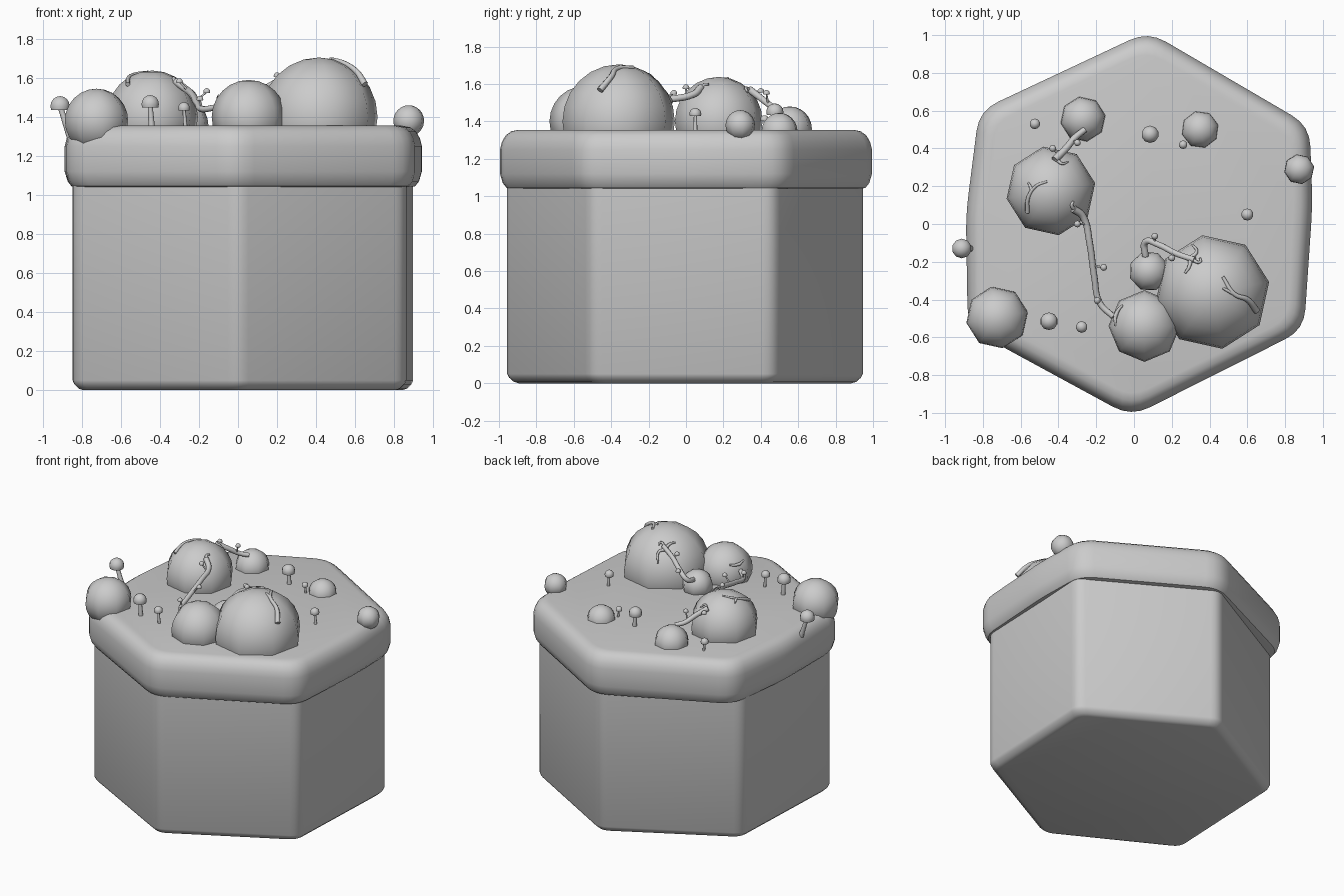
import bpy, bmesh, math
from mathutils import Vector

cube = bpy.data.objects.get("Cube")
if cube:
    bpy.data.objects.remove(cube, do_unlink=True)

clay = bpy.data.materials.new("plain_grey")
clay.use_nodes = True
GREY = (0.6, 0.6, 0.6, 1)
clay.diffuse_color = GREY
clay.node_tree.nodes["Principled BSDF"].inputs["Base Color"].default_value = GREY


def finish(name, bm, angle=40):
    bmesh.ops.recalc_face_normals(bm, faces=bm.faces)
    mesh = bpy.data.meshes.new(name)
    bm.to_mesh(mesh)
    bm.free()
    mesh.materials.append(clay)
    ob = bpy.data.objects.new(name, mesh)
    bpy.context.collection.objects.link(ob)
    bpy.ops.object.select_all(action='DESELECT')
    ob.select_set(True)
    bpy.context.view_layer.objects.active = ob
    bpy.ops.object.shade_smooth_by_angle(angle=math.radians(angle))
    return ob


def rounded(corners, size, steps=4):
    """Polygon outline with every corner replaced by a short curve."""
    pts = [Vector(c) for c in corners]
    out = []
    for i, p in enumerate(pts):
        a = p + (pts[i - 1] - p).normalized() * size
        b = p + (pts[(i + 1) % len(pts)] - p).normalized() * size
        for k in range(steps + 1):
            t = k / steps
            out.append(a * (1 - t) ** 2 + p * 2 * t * (1 - t) + b * t * t)
    return out


def loft(name, outline, profile):
    """Stack inset copies of the outline: profile holds (inset, z)."""
    bm = bmesh.new()
    rings = []
    for inset, z in profile:
        rings.append([bm.verts.new((p * (1 - inset / p.length)).to_3d() + Vector((0, 0, z)))
                      for p in outline])
    n = len(outline)
    for low, high in zip(rings, rings[1:]):
        for i in range(n):
            j = (i + 1) % n
            bm.faces.new((low[i], low[j], high[j], high[i]))
    bm.faces.new(rings[0][::-1])
    bm.faces.new(rings[-1])
    return finish(name, bm)


def ball(bm, center, radius, phase=0, segs=8, rings=12, flat=1):
    made = bmesh.ops.create_uvsphere(bm, u_segments=segs, v_segments=rings, radius=radius)
    c, s = math.cos(math.radians(phase)), math.sin(math.radians(phase))
    for v in made["verts"]:
        x, y, z = v.co
        v.co = Vector((x * c - y * s, x * s + y * c, z * flat)) + Vector(center)


def tube(name, points, radius, tip=0.6):
    """Tapering smooth strand through the points."""
    cu = bpy.data.curves.new(name, 'CURVE')
    cu.dimensions = '3D'
    cu.bevel_depth = radius
    cu.bevel_resolution = 2
    cu.resolution_u = 5
    cu.use_fill_caps = True
    sp = cu.splines.new('BEZIER')
    sp.bezier_points.add(len(points) - 1)
    for i, (bp, co) in enumerate(zip(sp.bezier_points, points)):
        bp.co = co
        bp.handle_left_type = bp.handle_right_type = 'AUTO'
        bp.radius = 1 + (tip - 1) * i / (len(points) - 1)
    cu.materials.append(clay)
    ob = bpy.data.objects.new(name, cu)
    bpy.context.collection.objects.link(ob)
    bpy.ops.object.select_all(action='DESELECT')
    ob.select_set(True)
    bpy.context.view_layer.objects.active = ob
    bpy.ops.object.convert(target='MESH')


# Hexagonal base block
base = [(0.05, 0.96), (0.9, 0.47), (0.86, -0.51), (0, -0.97), (-0.85, -0.51), (-0.81, 0.49)]
loft("base_block", rounded(base, 0.06),
     [(0.06, 0), (0.035, 0.008), (0.01, 0.03), (0, 0.05), (0, 1.1)])

# Rounded cap slab
cap = [(0.075, 1.02), (0.93, 0.52), (0.945, 0.1), (0.9, -0.56), (-0.015, -1.02),
       (-0.88, -0.55), (-0.89, 0.05), (-0.82, 0.6)]
loft("cap_slab", rounded(cap, 0.11),
     [(0.06, 1.04), (0.035, 1.045), (0.015, 1.07), (0, 1.12), (0, 1.25),
      (0.01, 1.29), (0.03, 1.325), (0.06, 1.347), (0.1, 1.355)])

# Domes sunk into the top: x, y, z, radius, turn
domes = {
    "large_dome": (0.415, -0.36, 1.4, 0.305, 10),
    "left_dome": (-0.44, 0.175, 1.4, 0.238, 10),
    "front_dome": (0.055, -0.54, 1.4, 0.19, 0),
    "middle_dome": (0.08, -0.25, 1.39, 0.107, 20),
    "back_right_dome": (-0.27, 0.555, 1.36, 0.12, 10),
    "back_left_dome": (0.35, 0.5, 1.345, 0.1, 15),
    "corner_dome": (-0.725, -0.495, 1.38, 0.165, 10),
    "side_dome": (0.875, 0.29, 1.38, 0.08, 10),
}
for name, (x, y, z, r, turn) in domes.items():
    bm = bmesh.new()
    ball(bm, (x, y, z), r, turn)
    finish(name, bm, 60)


# Little mushrooms: half-round cap on a thin stem
def mushroom(name, foot, top, r):
    bm = bmesh.new()
    ball(bm, top, r, 0, 10, 8)
    for v in bm.verts:
        v.co.z = max(v.co.z, top[2] - r * 0.35)
    bmesh.ops.remove_doubles(bm, verts=bm.verts, dist=0.0005)
    finish(name + "_cap", bm, 60)
    tube(name + "_stem", [foot, top], r * 0.36, 0.7)


mushroom("edge_mushroom", (-0.86, -0.13, 1.3), (-0.912, -0.13, 1.455), 0.052)
for i, (x, y, z, r) in enumerate([
        (-0.45, -0.515, 1.465, 0.047), (-0.277, -0.545, 1.445, 0.031),
        (0.085, 0.475, 1.45, 0.046), (0.26, 0.42, 1.41, 0.023),
        (-0.525, 0.53, 1.42, 0.028), (0.6, 0.05, 1.44, 0.032)]):
    mushroom(f"mushroom_{i}", (x + 0.008, y, 1.34), (x, y, z), r)


def on_dome(dome, x, y, lift=0.0):
    cx, cy, cz, r, _ = domes[dome]
    return (x, y, cz + math.sqrt(max(r * r - (x - cx) ** 2 - (y - cy) ** 2, 0)) + lift)


# Vines linking the domes
tube("long_vine", [on_dome("left_dome", -0.32, 0.08), (-0.27, 0.04, 1.545), (-0.235, -0.1, 1.515),
                   (-0.21, -0.28, 1.47), (-0.18, -0.42, 1.44), (-0.11, -0.49, 1.45)], 0.02, 0.8)
tube("back_vine", [on_dome("left_dome", -0.42, 0.34), (-0.36, 0.4, 1.525),
                   (-0.31, 0.46, 1.48), (-0.26, 0.5, 1.465)], 0.02, 0.8)
tube("dome_vine", [(0.06, -0.17, 1.46), (0.06, -0.095, 1.49), (0.13, -0.11, 1.54),
                   (0.22, -0.155, 1.59), on_dome("large_dome", 0.32, -0.19)], 0.018, 0.9)

# Buds sitting on the vines
for i, (foot, top) in enumerate([
        ((-0.215, -0.22, 1.48), (-0.16, -0.23, 1.53)), ((-0.185, -0.4, 1.44), (-0.195, -0.405, 1.49)),
        ((-0.26, 0, 1.54), (-0.3, 0, 1.58)), ((-0.4, 0.37, 1.54), (-0.43, 0.4, 1.56)),
        ((-0.32, 0.44, 1.49), (-0.3, 0.43, 1.55)), ((0.11, -0.1, 1.53), (0.11, -0.065, 1.55)),
        ((0.21, -0.15, 1.58), (0.2, -0.18, 1.61))]):
    mushroom(f"vine_bud_{i}", foot, top, 0.018)

# Roots and forked tips creeping over the domes: dome, thickness, path
roots = [
    ("large_dome", 0.018, [(0.65, -0.46), (0.6, -0.4), (0.53, -0.37), (0.47, -0.28)]),
    ("large_dome", 0.011, [(0.53, -0.37), (0.49, -0.35), (0.47, -0.34)]),
    ("large_dome", 0.012, [(0.3, -0.18), (0.33, -0.15), (0.31, -0.11)]),
    ("large_dome", 0.012, [(0.3, -0.19), (0.29, -0.23), (0.27, -0.26)]),
    ("large_dome", 0.01, [(0.31, -0.19), (0.35, -0.2), (0.35, -0.18)]),
    ("left_dome", 0.012, [(-0.565, 0.06), (-0.56, 0.14), (-0.52, 0.2), (-0.46, 0.225)]),
    ("left_dome", 0.01, [(-0.54, 0.18), (-0.56, 0.22)]),
    ("left_dome", 0.01, [(-0.41, 0.34), (-0.38, 0.32), (-0.35, 0.33)]),
    ("left_dome", 0.012, [(-0.3, 0.07), (-0.33, 0.1), (-0.32, 0.12)]),
    ("front_dome", 0.012, [(-0.1, -0.49), (-0.08, -0.45), (-0.06, -0.43)]),
    ("front_dome", 0.01, [(-0.1, -0.49), (-0.1, -0.54)]),
]
for i, (dome, thick, path) in enumerate(roots):
    tube(f"root_{i}", [on_dome(dome, x, y) for x, y in path], thick, 0.5)
